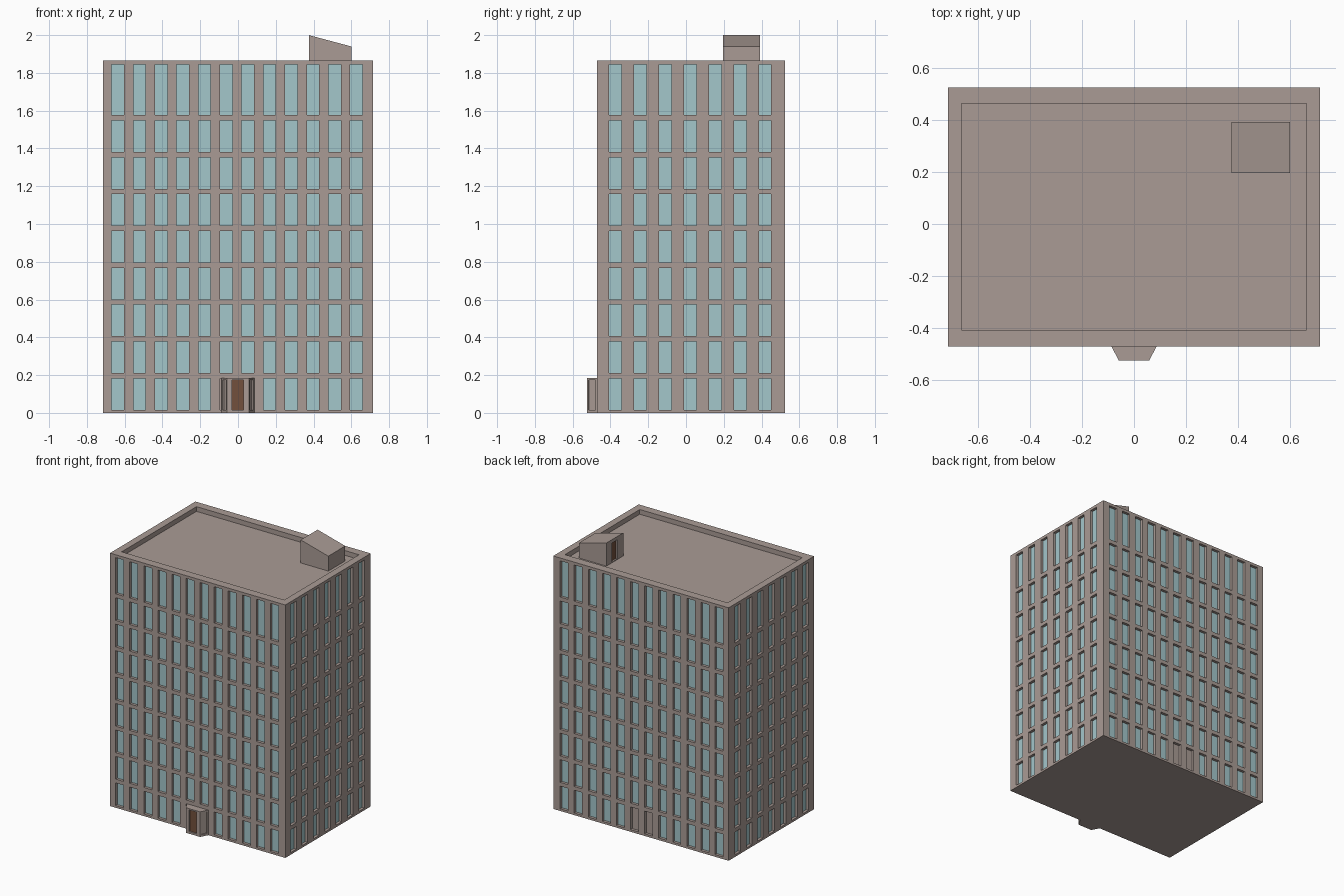
import bpy, bmesh
from mathutils import Vector

if "Cube" in bpy.data.objects:
    bpy.data.objects.remove(bpy.data.objects["Cube"])


def material(name, rgb):
    m = bpy.data.materials.new(name)
    m.diffuse_color = (*rgb, 1)
    m.use_nodes = True
    m.node_tree.nodes["Principled BSDF"].inputs["Base Color"].default_value = m.diffuse_color
    return m


WALL = material("stone", (0.40, 0.33, 0.30))
GLASS = material("glass", (0.37, 0.57, 0.60))
WOOD = material("wood", (0.17, 0.08, 0.045))
UP = Vector((0, 0, 1))


def quad(bm, pts, mat=0):
    bm.faces.new([bm.verts.new(p) for p in pts]).material_index = mat


def facade(bm, p0, p1, z0, z1, cols, rows, depth, pick):
    """Vertical wall from p0 to p1 (outside on the right) with recessed openings."""
    a, b = Vector((*p0, 0)), Vector((*p1, 0))
    d = (b - a).normalized()
    inward = UP.cross(d) * depth
    us = [0] + [v for c in cols for v in c] + [(b - a).length]
    zs = [z0] + [v for r in rows for v in r] + [z1]
    for i in range(len(us) - 1):
        for j in range(len(zs) - 1):
            c = [a + d * u + UP * z for u, z in
                 ((us[i], zs[j]), (us[i + 1], zs[j]),
                  (us[i + 1], zs[j + 1]), (us[i], zs[j + 1]))]
            if i % 2 and j % 2:
                inner = [p + inward for p in c]
                quad(bm, inner, pick(i // 2, j // 2))
                for k in range(4):
                    n = (k + 1) % 4
                    quad(bm, [c[k], c[n], inner[n], inner[k]])
            else:
                quad(bm, c)


def finish(bm, name, mats):
    bmesh.ops.remove_doubles(bm, verts=bm.verts, dist=1e-5)
    me = bpy.data.meshes.new(name)
    bm.to_mesh(me)
    bm.free()
    for m in mats:
        me.materials.append(m)
    bpy.context.collection.objects.link(bpy.data.objects.new(name, me))


def spans(start, pitch, n, size):
    return [(start + i * pitch, start + i * pitch + size) for i in range(n)]


def flip(cols, length):
    return [(length - e, length - s) for s, e in reversed(cols)]


# Tower: four window walls, base, parapet rim and sunken roof
X, Y0, Y1, H, ROOF = 0.715, -0.47, 0.525, 1.865, 1.83
rows = spans(0.016, 0.195, 8, 0.167) + [(1.577, 1.844)]
long_cols = spans(0.046, 0.1148, 12, 0.065)
side_cols = spans(0.063, 0.1322, 7, 0.065)
glass = lambda i, j: 1
no_centre = lambda i, j: 0 if j == 0 and i in (5, 6) else 1
bm = bmesh.new()
facade(bm, (-X, Y0), (X, Y0), 0, H, long_cols, rows, 0.02, no_centre)
facade(bm, (X, Y1), (-X, Y1), 0, H, flip(long_cols, 2 * X), rows, 0.02, no_centre)
facade(bm, (X, Y0), (X, Y1), 0, H, side_cols, rows, 0.02, glass)
facade(bm, (-X, Y1), (-X, Y0), 0, H, flip(side_cols, Y1 - Y0), rows, 0.02, glass)


def ring(x, y0, y1, z):
    return [Vector(p) for p in ((-x, y0, z), (x, y0, z), (x, y1, z), (-x, y1, z))]


outer, lip = ring(X, Y0, Y1, H), ring(0.663, -0.408, 0.463, H)
deck = ring(0.663, -0.408, 0.463, ROOF)
quad(bm, ring(X, Y0, Y1, 0)[::-1])
quad(bm, deck)
for r, s in ((outer, lip), (lip, deck)):
    for k in range(4):
        n = (k + 1) % 4
        quad(bm, [r[k], r[n], s[n], s[k]])
finish(bm, "tower", [WALL, GLASS])

# Entrance porch: tapered bay with a door and side panels
bm = bmesh.new()
T = 0.185
plan = [(-0.087, Y0), (-0.058, -0.525), (0.058, -0.525), (0.087, Y0)]
door_row = [(0.015, 0.175)]
facade(bm, plan[0], plan[1], 0, T, [(0.01, 0.052)], door_row, 0.008, lambda i, j: 0)
facade(bm, plan[1], plan[2], 0, T, [(0.026, 0.086)], door_row, 0.01, glass)
facade(bm, plan[2], plan[3], 0, T, [(0.01, 0.052)], door_row, 0.008, lambda i, j: 0)
quad(bm, [(x, y, T) for x, y in plan])
quad(bm, [(x, y, 0) for x, y in reversed(plan)])
finish(bm, "entrance_porch", [WALL, WOOD])

# Rooftop stair house: sloping roof, door on its tall side
bm = bmesh.new()
xa, xb, ya, yb, za, zb = 0.375, 0.6, 0.195, 0.392, 2.0, 1.94
facade(bm, (xa, yb), (xa, ya), ROOF, za, [(0.065, 0.13)], [(1.835, 1.975)],
       0.012, glass)
quad(bm, [(xb, ya, ROOF), (xb, yb, ROOF), (xb, yb, zb), (xb, ya, zb)])
quad(bm, [(xa, ya, za), (xb, ya, zb), (xb, yb, zb), (xa, yb, za)])
quad(bm, [(xa, ya, ROOF), (xb, ya, ROOF), (xb, ya, zb), (xa, ya, za)])
quad(bm, [(xb, yb, ROOF), (xa, yb, ROOF), (xa, yb, za), (xb, yb, zb)])
finish(bm, "stair_house", [WALL, WOOD])
